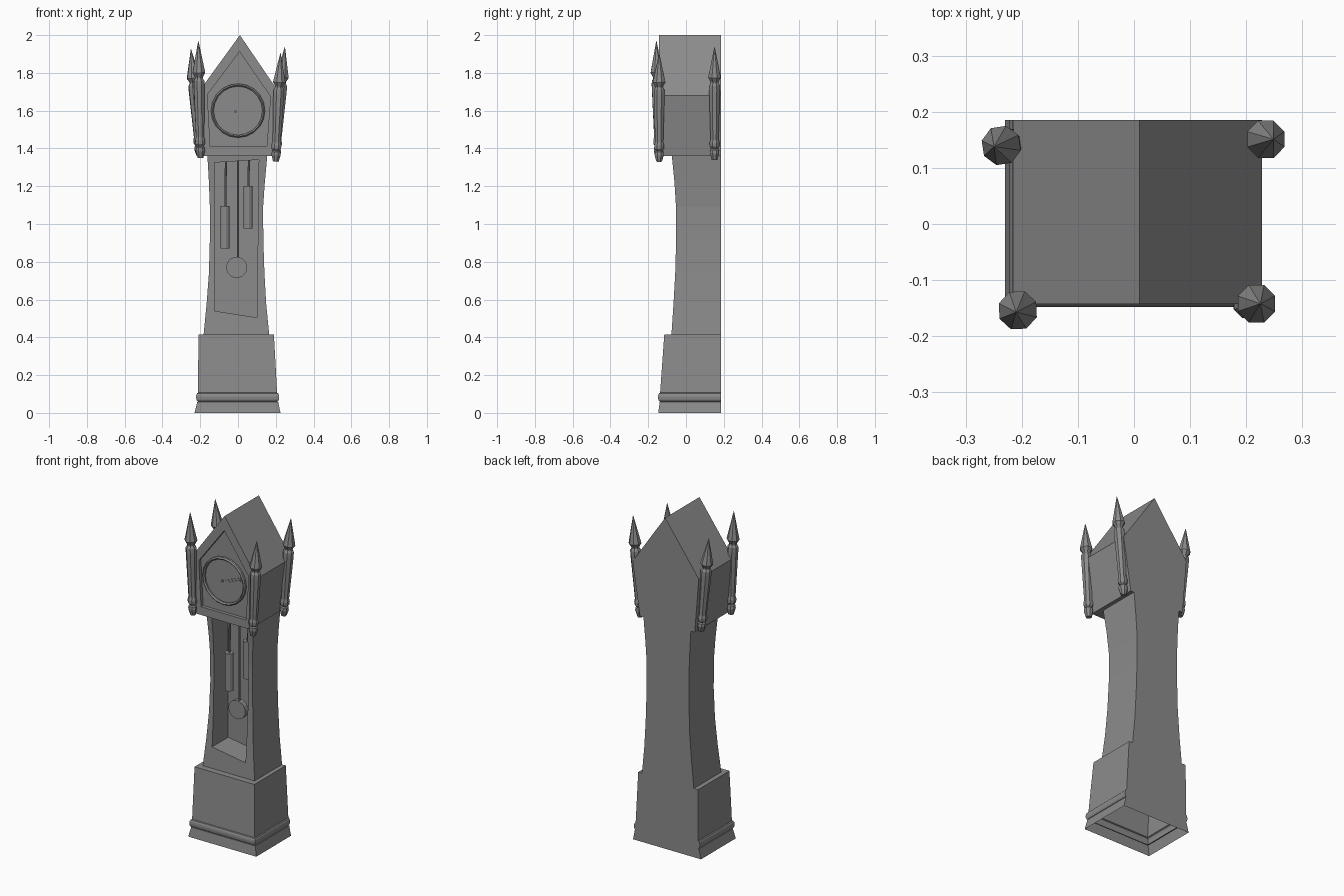
import bpy, bmesh, math
from mathutils import Vector

if "Cube" in bpy.data.objects:
    bpy.data.objects.remove(bpy.data.objects["Cube"], do_unlink=True)

BACK = 0.185

grey = bpy.data.materials.new("plain grey")
grey.use_nodes = True
grey.diffuse_color = (0.26, 0.26, 0.26, 1)
grey.node_tree.nodes["Principled BSDF"].inputs["Base Color"].default_value = (0.26, 0.26, 0.26, 1)


def finish(name, bm):
    bmesh.ops.recalc_face_normals(bm, faces=bm.faces)
    mesh = bpy.data.meshes.new(name)
    bm.to_mesh(mesh)
    bm.free()
    mesh.materials.append(grey)
    ob = bpy.data.objects.new(name, mesh)
    bpy.context.collection.objects.link(ob)
    return ob


def loft(name, loops, bottom=True, top=True):
    """Skin between equal-length loops of points."""
    bm = bmesh.new()
    rings = [[bm.verts.new(p) for p in loop] for loop in loops]
    n = len(rings[0])
    for a, b in zip(rings, rings[1:]):
        for i in range(n):
            j = (i + 1) % n
            bm.faces.new((a[i], a[j], b[j], b[i]))
    if bottom:
        bm.faces.new(rings[0][::-1])
    if top:
        bm.faces.new(rings[-1])
    return finish(name, bm)


def body(name, levels, bottom=True):
    """Flat-backed case from (z, left x, right x, front y) levels."""
    loops = [[(a, y, z), (b, y, z), (b, BACK, z), (a, BACK, z)] for z, a, b, y in levels]
    return loft(name, loops, bottom)


def prism(name, outline, front, back):
    """Extrude an (x, z) outline along y."""
    return loft(name, [[(x, y, z) for x, z in outline] for y in (front, back)])


def lathe(name, profile, start, end, sides):
    """Turn a (radius, fraction) profile round the line start-end."""
    start, end = Vector(start), Vector(end)
    turn = (end - start).to_track_quat('Z', 'Y')
    span = (end - start).length
    loops = []
    for r, t in profile:
        ang = [2 * math.pi * (i + 0.5) / sides for i in range(sides)]
        loops.append([start + turn @ Vector((r * math.cos(a), r * math.sin(a), t * span)) for a in ang])
    return loft(name, loops)


def rod(name, start, end, radius, sides):
    return lathe(name, [(radius, 0), (radius, 1)], start, end, sides)


def cut(target, cutter):
    cutter.hide_render = True
    mod = target.modifiers.new("cut", 'BOOLEAN')
    mod.object, mod.operation, mod.solver = cutter, 'DIFFERENCE', 'EXACT'
    bpy.context.view_layer.objects.active = target
    bpy.ops.object.modifier_apply(modifier=mod.name)
    bpy.data.objects.remove(cutter, do_unlink=True)


# Plinth, open underneath, with a rounded moulding
levels = [(0, -0.23, 0.225, -0.147), (0.058, -0.216, 0.213, -0.139)]
for i in range(7):
    a = math.pi * i / 6
    out = 0.011 * math.sin(a)
    levels.append((0.083 - 0.024 * math.cos(a), -0.211 - out, 0.207 + out, -0.137 - out))
levels.append((0.415, -0.21, 0.19, -0.115))
body("plinth", levels, bottom=False)

# Waisted trunk with the pendulum opening
trunk = body("trunk", [
    (0.415, -0.182, 0.165, -0.077), (0.58, -0.166, 0.149, -0.066),
    (0.74, -0.154, 0.14, -0.057), (0.92, -0.149, 0.134, -0.052),
    (1.09, -0.149, 0.133, -0.053), (1.22, -0.154, 0.142, -0.061),
    (1.362, -0.162, 0.155, -0.075)])
cut(trunk, prism("opening_cutter", [(-0.125, 0.54), (0.1, 0.505), (0.11, 1.34), (-0.125, 1.325)], -0.3, 0.085))

# Gabled hood with a recessed front panel
hood = prism("hood", [(-0.188, 1.36), (0.178, 1.36), (0.228, 1.68), (0.01, 2.0), (-0.215, 1.69)], -0.143, BACK)
cut(hood, prism("panel_cutter", [(-0.147, 1.41), (0.152, 1.41), (0.172, 1.675), (0.008, 1.912), (-0.162, 1.685)], -0.3, -0.123))

# Dial, its raised rim and the hands
dial = (0, -0.12, 1.6)
rod("dial", dial, (0, -0.126, 1.6), 0.13, 20)
rim = []
for i in range(20):
    a = 2 * math.pi * i / 20
    rim.append([(r * math.cos(a), y, 1.6 + r * math.sin(a))
                for r, y in ((0.143, -0.12), (0.143, -0.135), (0.136, -0.142), (0.129, -0.135), (0.129, -0.12))])
loft("dial_rim", rim + rim[:1], False, False)
rod("hand_pin", (-0.014, -0.124, 1.596), (-0.014, -0.134, 1.596), 0.007, 8)
prism("minute_hand", [(0.005, 1.605), (0.008, 1.598), (0.113, 1.637), (0.108, 1.647)], -0.131, -0.125)
prism("hour_hand", [(0.018, 1.597), (0.021, 1.59), (0.108, 1.622), (0.104, 1.632)], -0.131, -0.125)

# Pendulum and the two hanging weights
rod("pendulum_rod", (0, 0.015, 0.8), (0, 0.015, 1.345), 0.006, 8)
rod("pendulum_bob", (-0.007, 0.0, 0.77), (-0.007, 0.03, 0.77), 0.056, 16)
for side, x, low, high in (("right", -0.069, 0.87, 1.095), ("left", 0.053, 0.975, 1.2)):
    rod(side + "_weight", (x, 0.015, low), (x, 0.015, high), 0.025, 12)
    rod(side + "_weight_chain", (x + 0.002, 0.015, high), (x + 0.005, 0.015, 1.345), 0.006, 8)

# Leaning turned pillars with spear finials at the hood corners
turned = [(0.016, 0), (0.026, 0.06), (0.024, 0.09), (0.018, 0.1), (0.027, 0.12), (0.028, 0.15),
          (0.023, 0.18), (0.031, 0.62), (0.03, 0.66), (0.022, 0.68), (0.022, 0.69), (0.036, 0.73), (0.001, 1)]
for name, foot, tip in (
        ("front_right_pillar", (-0.199, -0.145, 1.35), (-0.21, -0.157, 1.968)),
        ("front_left_pillar", (0.2, -0.142, 1.33), (0.225, -0.142, 1.905)),
        ("back_right_pillar", (-0.203, 0.145, 1.36), (-0.249, 0.138, 1.925)),
        ("back_left_pillar", (0.2, 0.151, 1.34), (0.248, 0.151, 1.937))):
    lathe(name, turned, foot, tip, 8)
